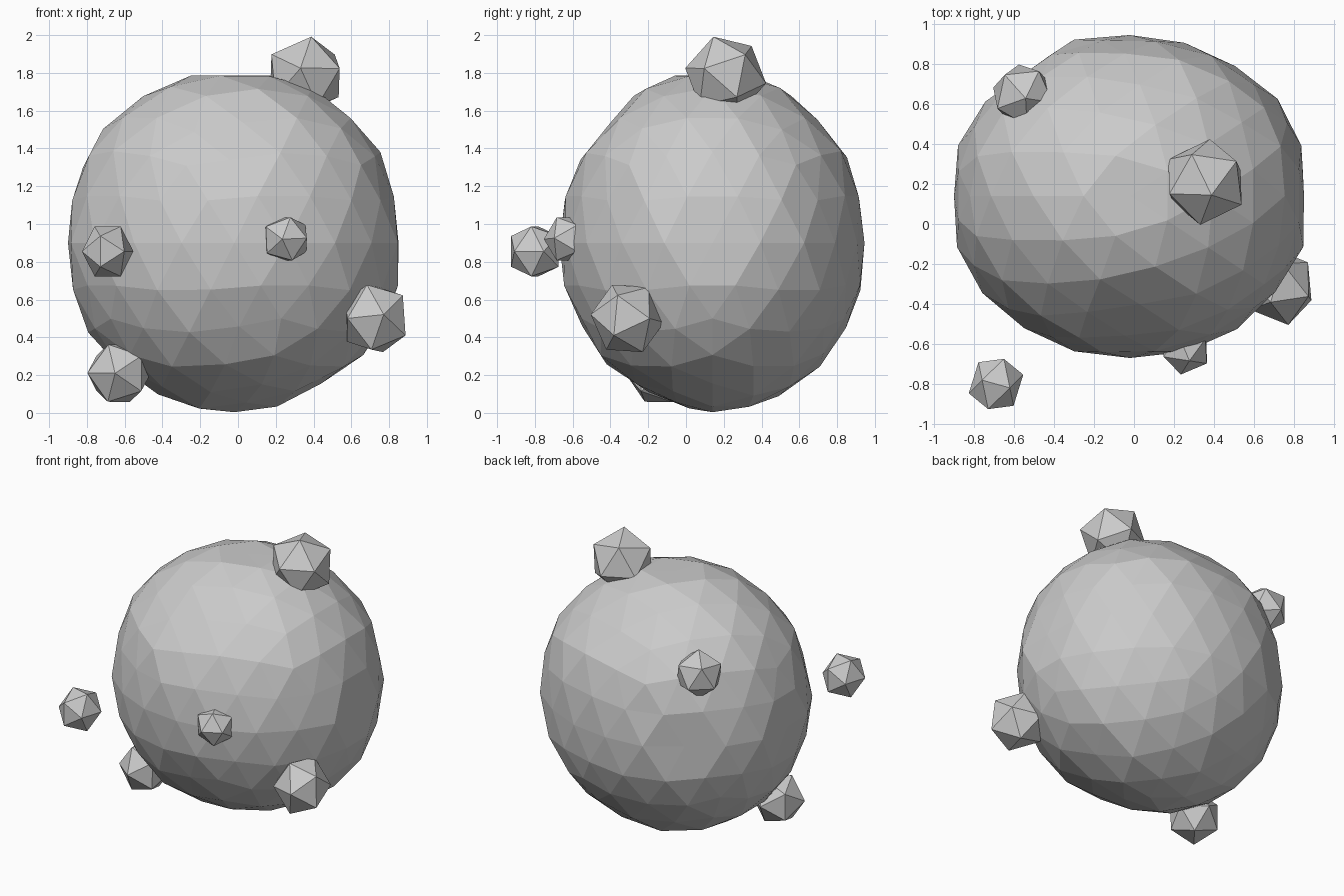
import bpy
import bmesh
import random
from math import pi
from mathutils import Matrix, Vector

cube = bpy.data.objects.get("Cube")
if cube:
    bpy.data.objects.remove(cube)

random.seed(4)

stone = bpy.data.materials.new("grey_stone")
stone.use_nodes = True
colour = (0.6, 0.6, 0.6, 1)
stone.diffuse_color = colour
stone.node_tree.nodes["Principled BSDF"].inputs["Base Color"].default_value = colour

# Worn flat spots on the boulder: outward direction and distance from its centre
FLAT_SPOTS = [
    ((1, 0, 0), 0.87), ((-1, 0, 0), 0.88),
    ((0, 1, 0), 0.805), ((0, -1, 0), 0.81), ((0, 0, 1), 0.885),
    ((0, -0.78, 0.63), 0.82), ((0, 0.79, 0.62), 0.84), ((0, -0.89, -0.46), 0.815),
    ((0.96, 0, 0.29), 0.88), ((-0.95, 0, 0.31), 0.885), ((0.56, 0, -0.83), 0.875),
    ((0.2, -0.28, -0.94), 0.86), ((0, -0.55, -0.83), 0.845),
    ((-0.58, 0.81, 0), 0.805), ((0.42, 0.91, 0), 0.81),
]


def finish(bm, name, location):
    mesh = bpy.data.meshes.new(name)
    bm.to_mesh(mesh)
    bm.free()
    mesh.materials.append(stone)
    obj = bpy.data.objects.new(name, mesh)
    obj.location = location
    bpy.context.collection.objects.link(obj)


def add_boulder():
    """Faceted ball, squashed front to back, pressed flat at the worn spots."""
    bm = bmesh.new()
    bmesh.ops.create_icosphere(bm, subdivisions=3, radius=1, matrix=Matrix.Rotation(pi, 4, "Z"))
    for v in bm.verts:
        swell = 1.02 if v.co.z > 0.3 else 1.0
        swell += random.uniform(-0.008, 0.008)
        v.co = Vector((v.co.x * 0.905, v.co.y * 0.82, v.co.z * 0.9)) * swell
        for direction, distance in FLAT_SPOTS:
            normal = Vector(direction).normalized()
            excess = v.co.dot(normal) - distance
            if excess > 0:
                v.co -= normal * excess
    finish(bm, "boulder", (-0.02, 0.14, 0.9))


def add_rock(name, location, radius, pole, neighbour, narrow=1.0, across=(0.85, 0.53, 0)):
    """Twenty-sided rock, one corner towards pole and the next towards neighbour,
    narrowed in the direction across."""
    z = Vector(pole).normalized()
    y = z.cross(Vector(neighbour)).normalized()
    x = y.cross(z)
    turn = Matrix((x, y, z)).transposed().to_4x4()
    squash = Matrix.Scale(narrow, 4, Vector(across).normalized())
    bm = bmesh.new()
    bmesh.ops.create_icosphere(bm, subdivisions=1, radius=radius, matrix=squash @ turn)
    finish(bm, name, location)


add_boulder()

# Small rocks: location, radius, direction of one corner and of a nearby one
add_rock("top_rock", (0.355, 0.21, 1.785), 0.219, (0.03, -0.06, 0.19), (-0.03, -0.2, 0))
add_rock("floating_rock", (-0.69, -0.80, 0.855), 0.155, (-0.04, -0.135, 0.087),
         (-0.04, -0.135, -0.087), 0.88, (0.92, -0.4, 0))
add_rock("front_rock", (0.255, -0.62, 0.92), 0.134, (-0.02, -0.13, 0), (0.03, -0.04, 0.13))
add_rock("left_low_rock", (0.725, -0.31, 0.50), 0.203, (0.04, -0.19, 0.02), (-0.05, -0.08, 0.18), 0.92)
add_rock("right_low_rock", (-0.63, -0.145, 0.21), 0.178, (-0.02, -0.17, 0), (-0.06, -0.08, -0.15))
add_rock("back_rock", (-0.555, 0.645, 1.385), 0.164, (-0.5, 0.55, 0.5), (-0.1, 0.1, 0.9))
